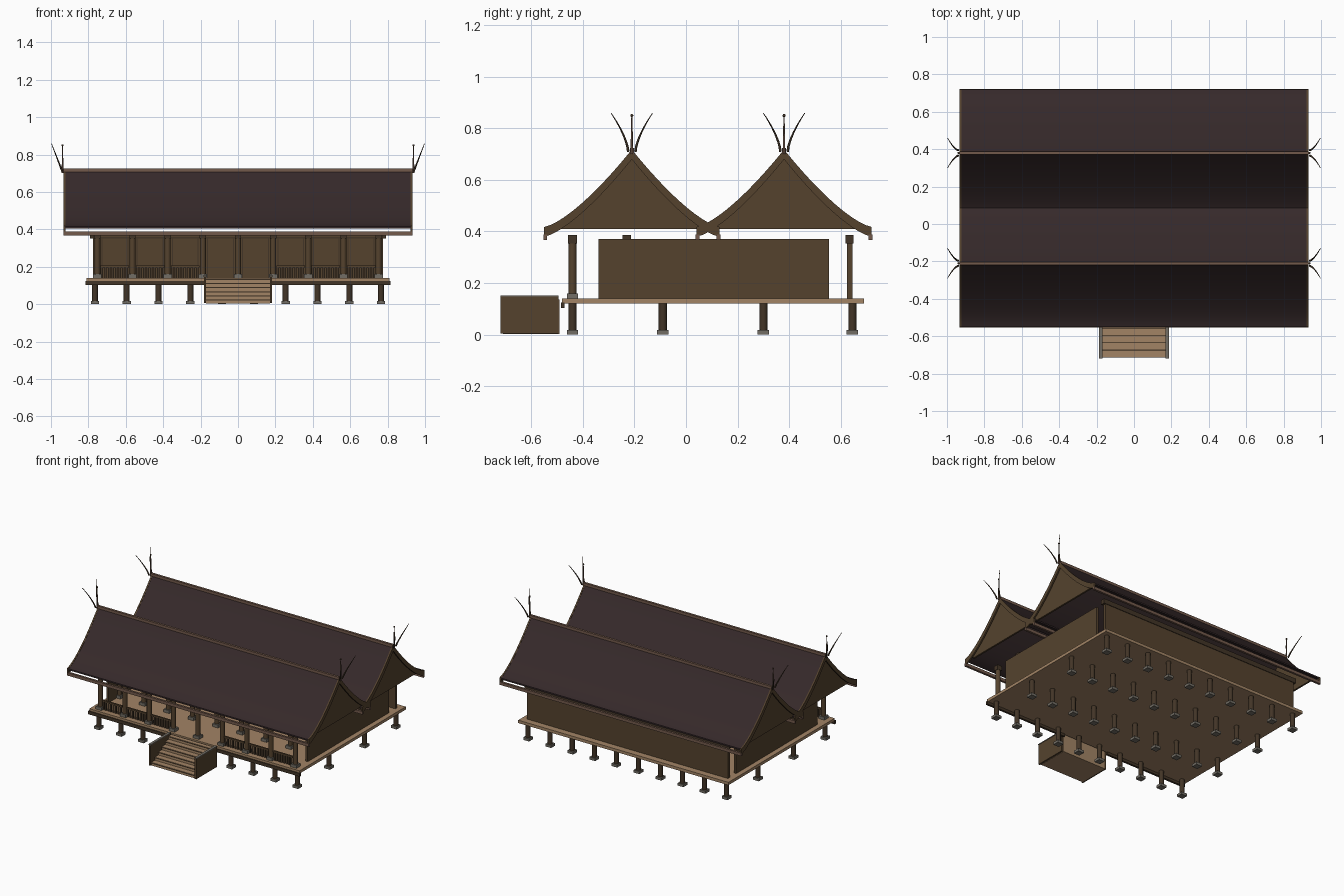
import bpy, bmesh, math
from mathutils import Vector

if "Cube" in bpy.data.objects:
    bpy.data.objects.remove(bpy.data.objects["Cube"])


def material(name, r, g, b):
    m = bpy.data.materials.new(name)
    m.use_nodes = True
    m.diffuse_color = (r, g, b, 1)
    bsdf = m.node_tree.nodes["Principled BSDF"]
    bsdf.inputs["Base Color"].default_value = (r, g, b, 1)
    bsdf.inputs["Roughness"].default_value = 0.8
    return m


ROOF = material("dark_roof", 0.036, 0.022, 0.023)
WALL = material("brown_wood", 0.09, 0.055, 0.027)
DARK = material("dark_wood", 0.055, 0.035, 0.02)
TAN = material("tan_planks", 0.36, 0.23, 0.13)
BEAM = material("ridge_wood", 0.17, 0.10, 0.07)
STONE = material("grey_stone", 0.17, 0.155, 0.13)


def finish(name, bm, mat, smooth=False):
    bmesh.ops.recalc_face_normals(bm, faces=bm.faces)
    me = bpy.data.meshes.new(name)
    bm.to_mesh(me)
    bm.free()
    me.materials.append(mat)
    ob = bpy.data.objects.new(name, me)
    bpy.context.collection.objects.link(ob)
    if smooth:
        bpy.ops.object.select_all(action="DESELECT")
        ob.select_set(True)
        bpy.context.view_layer.objects.active = ob
        bpy.ops.object.shade_smooth_by_angle(angle=math.radians(35))
    return ob


def boxes(name, mat, spans):
    """One object from spans (x0, x1, y0, y1, z0, z1)."""
    bm = bmesh.new()
    for x0, x1, y0, y1, z0, z1 in spans:
        vs = bmesh.ops.create_cube(bm, size=1)["verts"]
        for v in vs:
            v.co = ((x0 + x1) / 2 + v.co.x * (x1 - x0),
                    (y0 + y1) / 2 + v.co.y * (y1 - y0),
                    (z0 + z1) / 2 + v.co.z * (z1 - z0))
    return finish(name, bm, mat)


def blocks(name, mat, spots, half, z0, z1):
    boxes(name, mat, [(x - half, x + half, y - half, y + half, z0, z1) for x, y in spots])


def posts(name, mat, spots, radius, z0, z1):
    bm = bmesh.new()
    for x, y in spots:
        made = bmesh.ops.create_cone(bm, cap_ends=True, segments=12, radius1=radius,
                                     radius2=radius, depth=z1 - z0)
        bmesh.ops.translate(bm, verts=made["verts"], vec=(x, y, (z0 + z1) / 2))
    finish(name, bm, mat, True)


def prism(name, mat, outline, x0, x1, smooth=False):
    """Extrude a (y, z) outline along x."""
    bm = bmesh.new()
    face = bm.faces.new([bm.verts.new((x0, y, z)) for y, z in outline])
    moved = bmesh.ops.extrude_face_region(bm, geom=[face])["geom"]
    bmesh.ops.translate(bm, vec=(x1 - x0, 0, 0),
                        verts=[v for v in moved if isinstance(v, bmesh.types.BMVert)])
    return finish(name, bm, mat, smooth)


def tube(name, mat, points, radii):
    cu = bpy.data.curves.new(name, "CURVE")
    cu.dimensions = "3D"
    cu.bevel_depth = 1
    cu.bevel_resolution = 2
    cu.use_fill_caps = True
    sp = cu.splines.new("POLY")
    sp.points.add(len(points) - 1)
    for p, co, r in zip(sp.points, points, radii):
        p.co = (*co, 1)
        p.radius = r
    cu.materials.append(mat)
    bpy.context.collection.objects.link(bpy.data.objects.new(name, cu))


# Stilts on stone pads
stilts = [(-0.765 + 0.17 * i, y) for i in range(10) for y in (-0.44, -0.09, 0.30, 0.645)]
posts("stilts", DARK, stilts, 0.016, 0.01, 0.125)
blocks("stilt_pads", STONE, stilts, 0.022, 0, 0.018)

# Raised floor and front fascia
boxes("floor_platform", TAN, [(-0.81, 0.81, -0.48, 0.69, 0.12, 0.14)])
boxes("front_fascia", DARK, [(s * 0.175, s * 0.815, -0.485, -0.47, 0.102, 0.125) for s in (-1, 1)])

# Entrance stairs with solid side panels
boxes("stair_steps", TAN, [(-0.17, 0.17, -0.71 + 0.038 * i, -0.49, 0.003 + 0.022 * i, 0.025 + 0.022 * i)
                           for i in range(6)])
boxes("stair_step_shadow_lines", DARK, [(-0.17, 0.17, -0.713 + 0.038 * i, -0.70 + 0.038 * i,
                                         0.019 + 0.022 * i, 0.022 + 0.022 * i) for i in range(6)])
boxes("stair_side_panels", WALL, [(s * 0.17, s * 0.183, -0.72, -0.495, 0.005, 0.147) for s in (-1, 1)])
boxes("stair_rails", STONE, [(s * 0.168, s * 0.186, -0.72, -0.495, 0.147, 0.152) for s in (-1, 1)])

# Veranda and inner columns
column_x = [-0.752 + 0.188 * i for i in range(9)]
columns = [(x, y) for x in column_x for y in (-0.44, -0.23)]
posts("veranda_columns", WALL, columns, 0.016, 0.14, 0.36)
blocks("column_bases", STONE, columns, 0.022, 0.14, 0.16)
blocks("column_caps", DARK, columns, 0.017, 0.352, 0.385)

# Veranda railing, open at the two middle bays
slats, rails = [], []
for i in (0, 1, 2, 5, 6, 7):
    a = column_x[i] + 0.018
    rails.append((a, a + 0.152, -0.446, -0.434, 0.196, 0.206))
    slats += [(a + 0.019 * k, a + 0.019 * k + 0.013, -0.443, -0.437, 0.14, 0.198) for k in range(8)]
boxes("railing_slats", DARK, slats)
boxes("railing_top", WALL, rails)

# Walls of the hall
boxes("side_walls", WALL, [(s * 0.76, s * 0.775, -0.34, 0.555, 0.14, 0.37) for s in (-1, 1)])
boxes("front_wall", WALL, [(-0.765, 0.765, -0.04, -0.025, 0.14, 0.37)])
boxes("wall_battens", DARK, [(x + s * 0.022, x + s * 0.028, -0.046, -0.04, 0.14, 0.355)
                             for x in column_x for s in (-1, 1) if abs(x + s * 0.025) < 0.76])
boxes("wall_head_strip", DARK, [(-0.765, 0.765, -0.047, -0.04, 0.352, 0.36)])
boxes("back_wall", WALL, [(-0.775, 0.775, 0.625, 0.645, 0.14, 0.355)])
boxes("back_wall_plate", DARK, [(-0.79, 0.79, 0.619, 0.649, 0.352, 0.385)])

# Twin roofs with concave slopes
HALF = 0.34


def slope(d):
    return 0.415 + 0.30 * max(0, 1 - abs(d) / HALF) ** 1.4


def band(ridge, thick, drop=0):
    ds = [HALF * k / 14 for k in range(-14, 15)]
    top = [(ridge + d, slope(d) - drop) for d in ds]
    return top + [(y, z - thick) for y, z in reversed(top)]


for label, ridge in (("front", -0.21), ("back", 0.38)):
    prism(label + "_roof", ROOF, band(ridge, 0.01), -0.925, 0.925, True)
    boxes(label + "_ridge_beam", BEAM, [(-0.932, 0.932, ridge - 0.008, ridge + 0.008, 0.70, 0.724)])
    boxes(label + "_eave_beams", BEAM, [(-0.932, 0.932, ridge + s * 0.328, ridge + s * 0.343, 0.367, 0.388)
                                        for s in (-1, 1)])
    gable = [(ridge + 0.285 * k / 12, slope(0.285 * k / 12) - 0.006) for k in range(-12, 13)]
    gable = [(ridge - 0.285, 0.41)] + gable + [(ridge + 0.285, 0.41)]
    for side, s in (("left", 1), ("right", -1)):
        tag = label + "_" + side
        prism(tag + "_gable", WALL, gable, s * 0.90, s * 0.912)
        prism(tag + "_bargeboard", WALL, band(ridge, 0.038, -0.002), s * 0.922, s * 0.932, True)
        # Forked horns and a centre pole on each gable peak
        for fork in (-1, 1):
            path = []
            for k in range(9):
                t = k / 8
                path.append((s * (0.94 + 0.057 * t), ridge + fork * (0.014 + 0.066 * t ** 1.5),
                             0.71 + 0.148 * t))
            tube(tag + "_horn", DARK, path, [0.0055 - 0.004 * k / 8 for k in range(9)])
        tube(tag + "_pole", BEAM, [(s * 0.938, ridge, z) for z in (0.70, 0.77, 0.85)],
             [0.005, 0.004, 0.002])
        bm = bmesh.new()
        made = bmesh.ops.create_icosphere(bm, subdivisions=2, radius=0.006)
        bmesh.ops.translate(bm, verts=made["verts"], vec=Vector((s * 0.938, ridge, 0.849)))
        finish(tag + "_pole_ball", bm, DARK, True)
